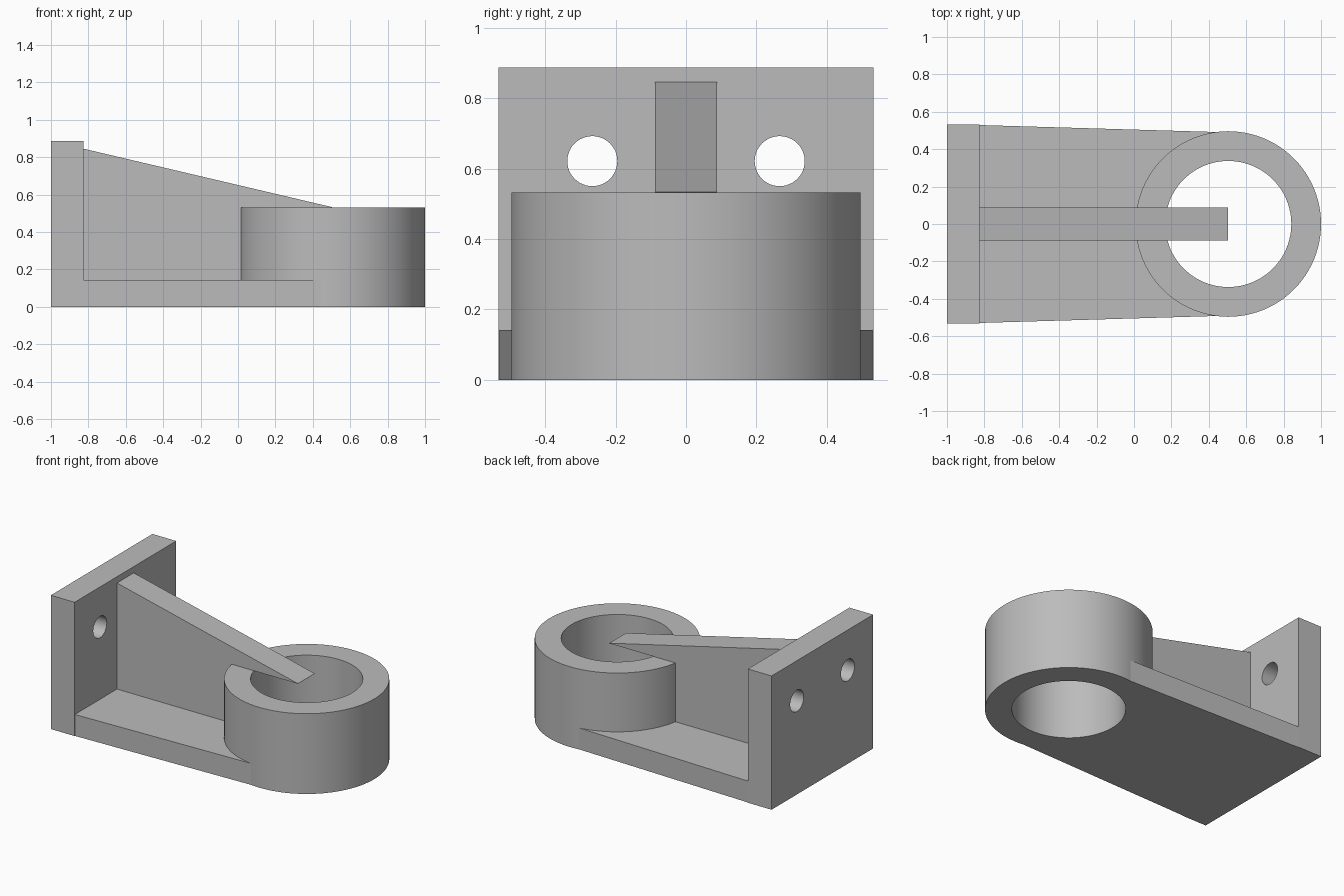
import bpy
import bmesh
from math import cos, sin, tau, radians
from mathutils import Vector

if "Cube" in bpy.data.objects:
    bpy.data.objects.remove(bpy.data.objects["Cube"], do_unlink=True)

grey = bpy.data.materials.new("plain grey")
grey.use_nodes = True
COLOUR = (0.5, 0.5, 0.5, 1)
grey.diffuse_color = COLOUR
grey.node_tree.nodes["Principled BSDF"].inputs["Base Color"].default_value = COLOUR

# Main dimensions
HALF_W, BACK, WALL_X, WALL_H = 0.532, -1.0, -0.826, 0.887
CX, R_OUT, R_IN, COLLAR_H = 0.504, 0.496, 0.337, 0.532
BASE_H, RIB_HALF = 0.142, 0.088


def prism(name, points, direction):
    """Extrude a flat outline along a direction into a closed solid."""
    bm = bmesh.new()
    face = bm.faces.new([bm.verts.new(p) for p in points])
    out = bmesh.ops.extrude_face_region(bm, geom=[face])
    moved = [v for v in out["geom"] if isinstance(v, bmesh.types.BMVert)]
    bmesh.ops.translate(bm, verts=moved, vec=Vector(direction))
    bmesh.ops.recalc_face_normals(bm, faces=bm.faces)
    mesh = bpy.data.meshes.new(name)
    bm.to_mesh(mesh)
    bm.free()
    mesh.materials.append(grey)
    obj = bpy.data.objects.new(name, mesh)
    bpy.context.collection.objects.link(obj)
    return obj


def disc(name, radius, bottom, top):
    """Upright cylinder on the collar axis."""
    n = 96
    ring = [(CX + radius * cos(tau * i / n), radius * sin(tau * i / n), bottom)
            for i in range(n)]
    return prism(name, ring, (0, 0, top - bottom))


def cut(target, cutter):
    """Subtract the cutter from the target, then discard the cutter."""
    cutter.hide_render = True
    mod = target.modifiers.new("cut", "BOOLEAN")
    mod.operation, mod.solver, mod.object = "DIFFERENCE", "EXACT", cutter
    bpy.context.view_layer.objects.active = target
    bpy.ops.object.modifier_apply(modifier=mod.name)
    bpy.data.objects.remove(cutter, do_unlink=True)


# Mounting wall with two bolt holes
wall = prism("mounting_wall",
             [(BACK, -HALF_W, 0), (BACK, HALF_W, 0),
              (BACK, HALF_W, WALL_H), (BACK, -HALF_W, WALL_H)],
             (WALL_X - BACK, 0, 0))
for side in (-1, 1):
    hole = [(BACK - 0.1, side * 0.266 + 0.071 * cos(tau * i / 48),
             0.621 + 0.071 * sin(tau * i / 48)) for i in range(48)]
    cut(wall, prism("bolt_hole_cutter", hole, (0.5, 0, 0)))

# Tapered base plate, ending against the collar
base = prism("base_plate",
             [(WALL_X, -0.529, 0), (CX, -0.49, 0), (CX, 0.49, 0), (WALL_X, 0.529, 0)],
             (0, 0, BASE_H))
cut(base, disc("collar_cutter", R_OUT, -0.1, COLLAR_H))

# Sloping rib, whose thin tip reaches over the bore
rib = prism("support_rib",
            [(WALL_X, -RIB_HALF, BASE_H), (CX - 0.002, -RIB_HALF, BASE_H),
             (CX - 0.002, -RIB_HALF, COLLAR_H + 0.001), (WALL_X, -RIB_HALF, 0.845)],
            (0, 2 * RIB_HALF, 0))
cut(rib, disc("collar_cutter", R_OUT, -0.1, COLLAR_H))

# Round collar with a through bore
collar = disc("collar", R_OUT, 0, COLLAR_H)
cut(collar, disc("bore_cutter", R_IN, -0.1, COLLAR_H + 0.1))

# Smooth curved walls, crisp edges
for obj in (wall, base, rib, collar):
    bpy.ops.object.select_all(action="DESELECT")
    obj.select_set(True)
    bpy.context.view_layer.objects.active = obj
    bpy.ops.object.shade_smooth_by_angle(angle=radians(30))
